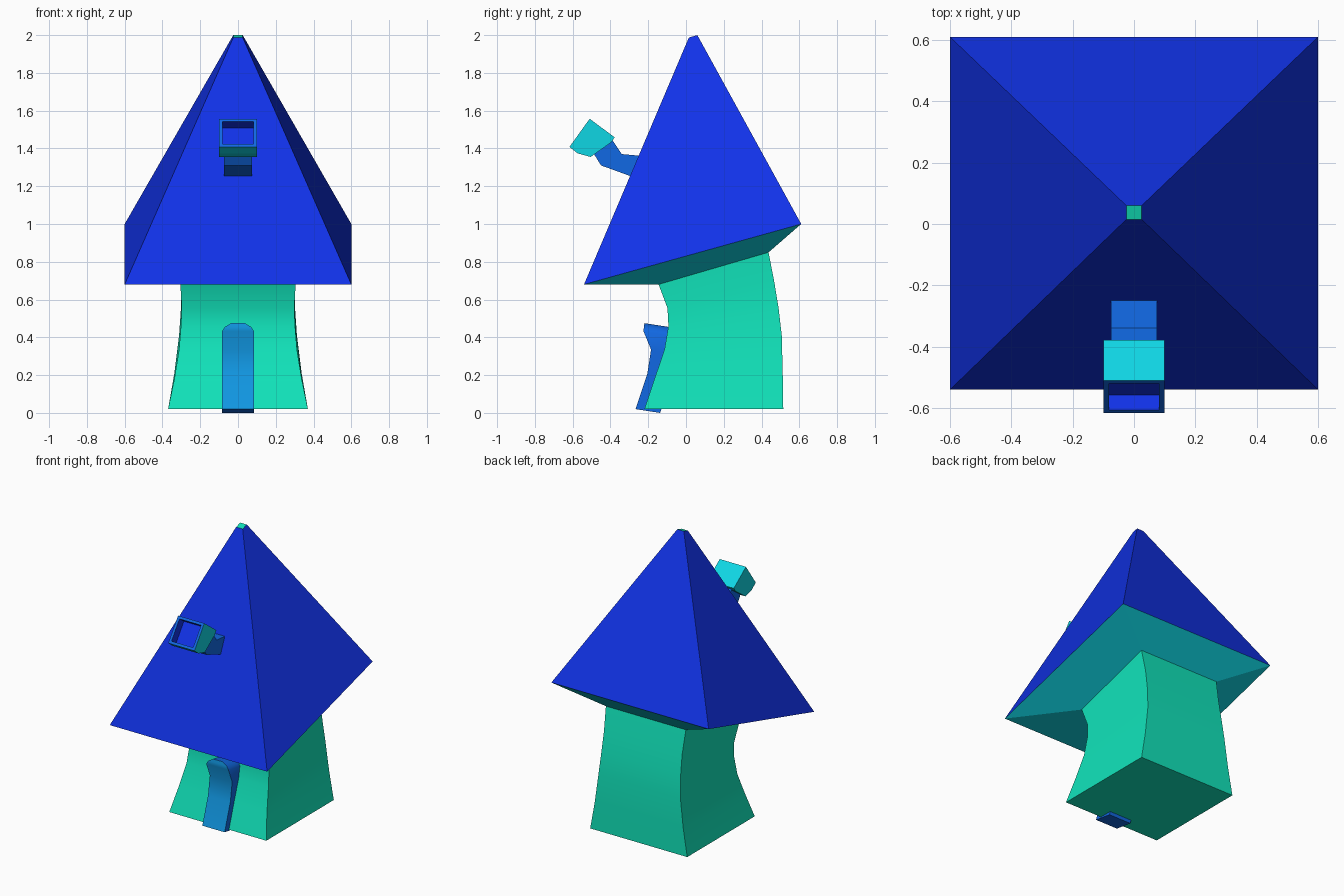
import bpy, bmesh, math
from mathutils import Vector

if "Cube" in bpy.data.objects:
    bpy.data.objects.remove(bpy.data.objects["Cube"])


def material(name, rgb):
    """Flat colour given as sRGB bytes, stored linear."""
    lin = [((c / 255 + 0.055) / 1.055) ** 2.4 if c > 10 else c / 255 / 12.92 for c in rgb]
    m = bpy.data.materials.new(name)
    m.diffuse_color = (*lin, 1)
    m.use_nodes = True
    m.node_tree.nodes["Principled BSDF"].inputs["Base Color"].default_value = m.diffuse_color
    return m


WALL = material("sea green", (17, 228, 187))
ROOF = material("deep blue", (17, 50, 232))
TRIM = material("mid blue", (17, 105, 228))
DOOR = material("sky blue", (17, 152, 228))
CYAN = material("cyan", (15, 214, 228))


def finish(name, bm, mats, smooth=None):
    mesh = bpy.data.meshes.new(name)
    bm.to_mesh(mesh)
    bm.free()
    for m in mats:
        mesh.materials.append(m)
    obj = bpy.data.objects.new(name, mesh)
    bpy.context.collection.objects.link(obj)
    if smooth:
        bpy.ops.object.select_all(action='DESELECT')
        obj.select_set(True)
        bpy.context.view_layer.objects.active = obj
        bpy.ops.object.shade_smooth_by_angle(angle=math.radians(smooth))
    return obj


def loft(rings, bottom=True, top=True):
    """Skin tilted rectangles: (front y, front z, back y, back z, half width)."""
    bm = bmesh.new()
    loops = [[bm.verts.new(p) for p in ((-w, yf, zf), (w, yf, zf), (w, yb, zb), (-w, yb, zb))]
             for yf, zf, yb, zb, w in rings]
    for a, b in zip(loops, loops[1:]):
        for i in range(4):
            j = (i + 1) % 4
            bm.faces.new((a[i], a[j], b[j], b[i]))
    if bottom:
        bm.faces.new(loops[0][::-1])
    if top:
        bm.faces.new(loops[-1])
    bm.normal_update()
    return bm


def prism(profile, w):
    """Extrude a side (y, z) profile across x from -w to w."""
    bm = bmesh.new()
    face = bm.faces.new([bm.verts.new((-w, y, z)) for y, z in profile])
    out = bmesh.ops.extrude_face_region(bm, geom=[face])
    moved = [v for v in out["geom"] if isinstance(v, bmesh.types.BMVert)]
    bmesh.ops.translate(bm, verts=moved, vec=(2 * w, 0, 0))
    bmesh.ops.recalc_face_normals(bm, faces=bm.faces)
    bm.normal_update()
    return bm


# Walls: bent, waisted tower
eave_seat = (-0.145, 0.68, 0.437, 0.85, 0.305)
bm = loft([
    (-0.22, 0.02, 0.515, 0.02, 0.37),
    (-0.167, 0.18, 0.512, 0.21, 0.337),
    (-0.114, 0.335, 0.507, 0.41, 0.312),
    (-0.093, 0.46, 0.49, 0.555, 0.302),
    (-0.098, 0.555, 0.468, 0.69, 0.298),
    eave_seat], top=False)
finish("walls", bm, [WALL], 30)

# Roof: leaning pyramid with cyan soffit and a small green cap
bm = loft([
    eave_seat,
    (-0.54, 0.68, 0.61, 1.0, 0.6),
    (0.015, 1.987, 0.06, 2.0, 0.025)], bottom=False)
for f in bm.faces:
    if f.calc_center_median().z < 0.95 and f.normal.z < 0:
        f.material_index = 1
    elif f.normal.z > 0.9:
        f.material_index = 2
finish("roof", bm, [ROOF, CYAN, WALL])

# Door: bent slab with arched top, lighter front
rows = [(-0.267, 0.02, 0.085), (-0.205, 0.205, 0.085), (-0.185, 0.335, 0.085),
        (-0.225, 0.432, 0.085), (-0.223, 0.455, 0.07), (-0.22, 0.475, 0.036)]
bm = loft([(y, z, y + 0.13, z - 0.02, w) for y, z, w in rows])
for f in bm.faces:
    if f.normal.y < -0.7:
        f.material_index = 1
finish("door", bm, [TRIM, DOOR], 40)

# Chimney pipe: bent elbow out of the front roof slope
bm = prism([(-0.49, 1.375), (-0.45, 1.31), (-0.298, 1.255), (-0.27, 1.245),
            (-0.23, 1.36), (-0.34, 1.37), (-0.392, 1.447)], 0.075)
finish("chimney_pipe", bm, [TRIM])

# Chimney pot: tilted box with a rimmed, recessed opening
bm = prism([(-0.51, 1.557), (-0.617, 1.408), (-0.574, 1.374),
            (-0.505, 1.355), (-0.395, 1.433), (-0.378, 1.459)], 0.1)
aim = Vector((0, -0.82, 0.57))
mouth = max(bm.faces, key=lambda f: f.normal.dot(aim))
rim = bmesh.ops.inset_region(bm, faces=[mouth], thickness=0.025)["faces"]
well = bmesh.ops.inset_region(bm, faces=[mouth], thickness=0.0, depth=-0.06)["faces"]
for f in rim:
    f.material_index = 1
for f in well + [mouth]:
    f.material_index = 2
finish("chimney_pot", bm, [CYAN, TRIM, ROOF])
